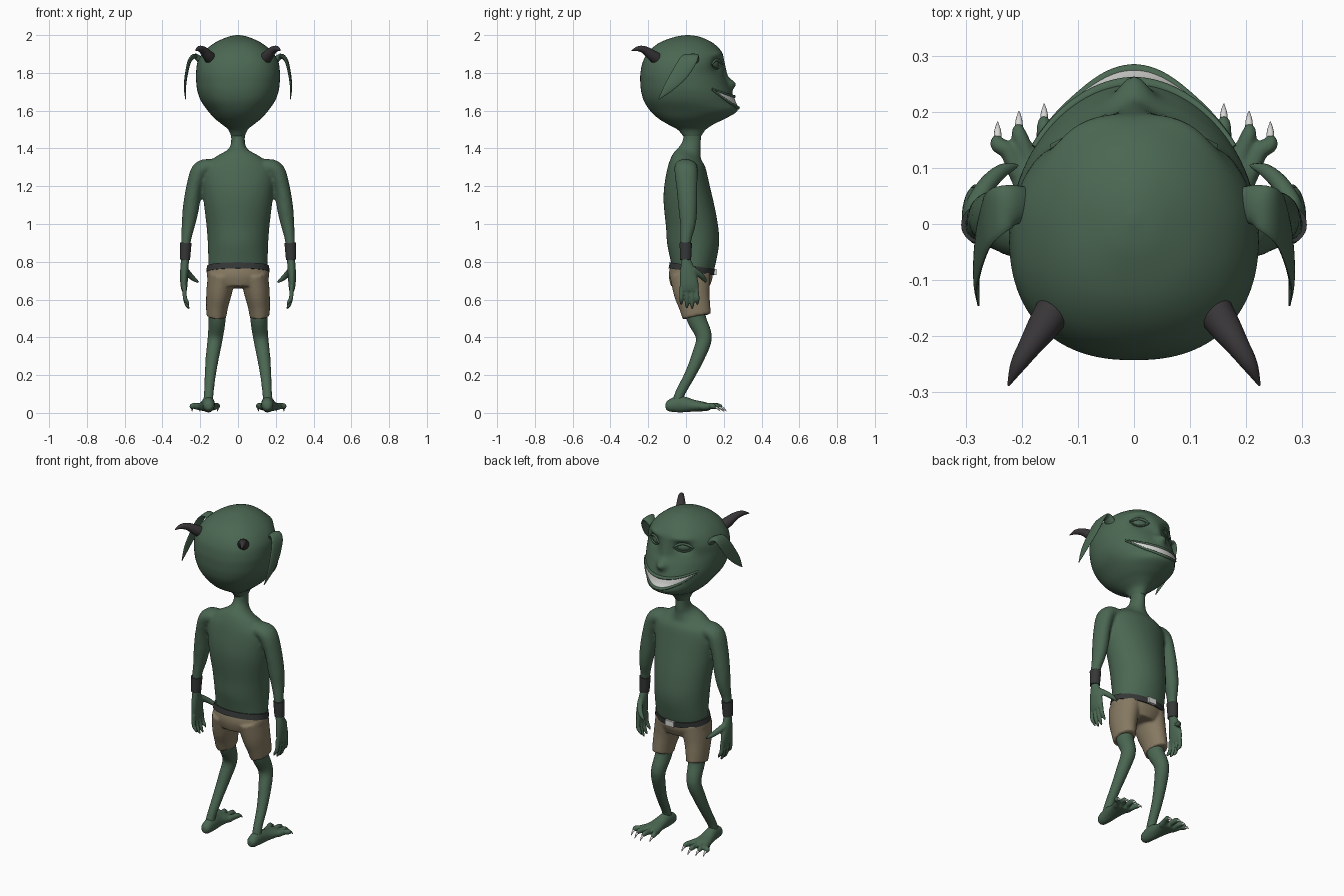
import bpy, bmesh, math
from mathutils import Vector, Matrix

if "Cube" in bpy.data.objects:
    bpy.data.objects.remove(bpy.data.objects["Cube"])


def material(name, rgb):
    m = bpy.data.materials.new(name)
    m.diffuse_color = (*rgb, 1)
    m.use_nodes = True
    m.node_tree.nodes["Principled BSDF"].inputs["Base Color"].default_value = m.diffuse_color
    return m


SKIN = material("green skin", (0.070, 0.135, 0.085))
CLOTH = material("tan cloth", (0.235, 0.190, 0.120))
HORN = material("dark horn", (0.040, 0.036, 0.039))
LEATHER = material("dark leather", (0.036, 0.039, 0.039))
TOOTH = material("pale teeth", (0.68, 0.68, 0.66))


def spline(pts, sub):
    """Catmull-Rom resampling of tuples of any length."""
    out = []
    for i in range(len(pts) - 1):
        p = [pts[max(0, min(len(pts) - 1, i + k))] for k in (-1, 0, 1, 2)]
        for s in range(sub):
            t = s / sub
            out.append(tuple(0.5 * (2 * b + (c - a) * t + (2 * a - 5 * b + 4 * c - d) * t * t
                                    + (3 * b - a - 3 * c + d) * t ** 3) for a, b, c, d in zip(*p)))
    return out + [tuple(pts[-1])]


def skin_rings(bm, rings):
    """Join closed rings of points and cap both ends."""
    vs = [[bm.verts.new(p) for p in r] for r in rings]
    n = len(vs[0])
    for a, b in zip(vs, vs[1:]):
        for j in range(n):
            k = (j + 1) % n
            bm.faces.new((a[j], a[k], b[k], b[j]))
    bm.faces.new(vs[0][::-1])
    bm.faces.new(vs[-1])


def tube(bm, pts, ref=(1, 0, 0), n=20, sub=5, side=1):
    """Tapered tube through (x, y, z, radius along ref, other radius)."""
    q = spline([(p[0] * side, *p[1:]) for p in pts], sub)
    rings = []
    for i, p in enumerate(q):
        t = (Vector(q[min(i + 1, len(q) - 1)][:3]) - Vector(q[max(i - 1, 0)][:3])).normalized()
        u = Vector(ref)
        u = (u - t * u.dot(t)).normalized()
        v = t.cross(u)
        c, ra, rb = Vector(p[:3]), max(p[3], 0.001), max(p[4], 0.001)
        rings.append([c + u * ra * math.cos(6.283185 * j / n) + v * rb * math.sin(6.283185 * j / n)
                      for j in range(n)])
    skin_rings(bm, rings)


def finish(name, bm, mat, voxel=0, smooth=0):
    me = bpy.data.meshes.new(name)
    bm.to_mesh(me)
    bm.free()
    me.materials.append(mat)
    me.shade_smooth()
    me.set_sharp_from_angle(angle=math.radians(50))
    ob = bpy.data.objects.new(name, me)
    bpy.context.collection.objects.link(ob)
    if voxel:  # fuse overlapping tubes into one skin
        r = ob.modifiers.new("fuse", 'REMESH')
        r.mode, r.voxel_size, r.use_smooth_shade = 'VOXEL', voxel, True
        s = ob.modifiers.new("soften", 'SMOOTH')
        s.factor, s.iterations = 0.5, smooth
    return ob


# body: neck, torso, arms and legs fused together
bm = bmesh.new()
tube(bm, [(0, .035, 1.51, .04, .045), (0, .03, 1.43, .037, .05), (0, .018, 1.385, .06, .062),
          (0, .005, 1.34, .14, .085), (0, .003, 1.28, .19, .105), (0, .008, 1.15, .185, .128),
          (0, .03, 1.0, .168, .137), (0, .038, .9, .16, .138), (0, .038, .8, .157, .120),
          (0, .03, .73, .153, .105)], n=40)
for s in (1, -1):
    tube(bm, [(.14, 0, 1.305, .04, .06), (.20, 0, 1.285, .046, .062), (.233, .005, 1.19, .042, .056),
              (.25, .01, 1.08, .043, .05), (.262, .01, 1.0, .036, .042), (.274, 0, .92, .027, .03),
              (.28, -.003, .84, .023, .025), (.281, 0, .78, .021, .026)], side=s)
    tube(bm, [(.1, .03, .72, .055, .08), (.11, .045, .58, .05, .06), (.11, .055, .5, .046, .052),
              (.12, .095, .4, .041, .043), (.135, .065, .3, .036, .037), (.147, .02, .2, .03, .03),
              (.155, -.033, .1, .026, .027), (.158, -.045, .045, .028, .03)], side=s)
finish("body", bm, SKIN, .009, 5)

# hands: palm, four curled fingers and a thumb
bm = bmesh.new()
for s in (1, -1):
    tube(bm, [(.281, 0, .81, .021, .025), (.285, .01, .74, .022, .043), (.286, .017, .68, .019, .05),
              (.284, .018, .645, .013, .046)], side=s)
    for y, tip in ((-.025, .57), (.004, .553), (.033, .55), (.060, .57)):
        tube(bm, [(.284, y * .9, .67, .012, .012), (.281, y, .61, .0115, .0115),
                  (.270, y, tip + .02, .010, .010), (.258, y, tip, .004, .004)], n=12, side=s)
    tube(bm, [(.283, .035, .76, .017, .018), (.262, .07, .735, .016, .017), (.235, .095, .71, .013, .013),
              (.207, .105, .69, .005, .005)], ref=(0, 1, 0), n=12, side=s)
finish("hands", bm, SKIN, .005, 3)

# feet with spread toes, and toe claws
bm, claws = bmesh.new(), bmesh.new()
for s in (1, -1):
    tube(bm, [(.155, -.108, .037, .014, .015), (.155, -.088, .038, .029, .032), (.157, -.03, .046, .034, .044),
              (.163, .04, .038, .043, .032), (.167, .1, .033, .058, .024), (.168, .125, .03, .055, .018)], side=s)
    for x0, x1, y in ((.128, .108, .172), (.155, .160, .188), (.182, .205, .175), (.205, .243, .156)):
        tube(bm, [(x0, .09, .033, .019, .02), ((x0 + x1) / 2, .13, .036, .016, .017),
                  (x1, y - .015, .036, .014, .015), (x1, y, .026, .008, .009)], n=12, side=s)
        tube(claws, [(x1, y - .008, .031, .007, .007), (x1, y + .01, .025, .006, .006),
                     (x1, y + .026, .008, .001, .001)], n=10, side=s)
finish("feet", bm, SKIN, .005, 3)
finish("toe_claws", claws, TOOTH)

# head profile: z, back y, front y, half width
PROFILE = spline([(1.465, -.015, .08, .036), (1.50, -.045, .105, .052), (1.53, -.10, .15, .088),
                  (1.56, -.148, .212, .125), (1.60, -.19, .272, .160), (1.65, -.222, .258, .195),
                  (1.70, -.237, .242, .214), (1.75, -.242, .222, .221), (1.80, -.241, .202, .222),
                  (1.86, -.228, .202, .213), (1.915, -.195, .186, .178), (1.96, -.14, .140, .122),
                  (1.99, -.06, .075, .055), (2.0, .0, .02, .008)], 8)


def bump(a, z, a0, z0, wa, wz):
    return math.exp(-((a - a0) / wa) ** 2 - ((z - z0) / wz) ** 2)


EYE_A, EYE_Z = .5, 1.845


def relief(a, z):
    b = abs(a)
    return (.036 * bump(a, z, 0, 1.742, .13, .028) + .014 * bump(a, z, 0, 1.80, .12, .04)
            - .030 * bump(b, z, EYE_A, EYE_Z, .23, .032) + .012 * bump(b, z, EYE_A, 1.9, .3, .02))


def head_at(row, a, off=0.0):
    """Point on a head ring; angle 0 looks to the face side."""
    z, back, front, hw = row
    e = 1.0 if abs(a) <= math.pi / 2 else 2 / 2.35
    sn, cs = math.sin(a), math.cos(a)
    x = hw * math.copysign(abs(sn) ** e, sn)
    y = (front + back) / 2 + (front - back) / 2 * math.copysign(abs(cs) ** e, cs)
    return Vector((x + off * sn, y + off * cs, z))


def head_point(a, z, off=0.0):
    for p, q in zip(PROFILE, PROFILE[1:]):
        if p[0] <= z <= q[0]:
            t = (z - p[0]) / (q[0] - p[0])
            return head_at([u + (v - u) * t for u, v in zip(p, q)], a, off)


bm = bmesh.new()
N = 112
angles = [math.pi - 2 * math.pi * j / N for j in range(N)]
skin_rings(bm, [[head_at(r, a, relief(a, r[0])) for a in angles] for r in PROFILE])
bmesh.ops.recalc_face_normals(bm, faces=bm.faces)
finish("head", bm, SKIN)

# wide grin: a teeth plate following the face, with lips around it
MOUTH = .95
upper = lambda k: 1.675 + .040 * k * k
lower = lambda k: 1.615 + .097 * k * k
steps = [i / 20 for i in range(-20, 21)]
bm = bmesh.new()
cols = [[bm.verts.new(head_point(k * MOUTH, lower(k) + (upper(k) - lower(k)) * j / 8, .004))
         for j in range(9)] for k in steps]
for a, b in zip(cols, cols[1:]):
    for j in range(8):
        bm.faces.new((a[j], a[j + 1], b[j + 1], b[j]))
finish("teeth", bm, TOOTH)
bm = bmesh.new()
for edge in (upper, lower):
    tube(bm, [(*head_point(k * MOUTH, edge(k), .001), .009 - .004 * abs(k), .011 - .005 * abs(k))
              for k in steps], ref=(0, 0, 1), n=12, sub=1)
finish("lips", bm, SKIN)

# eyes with lids
bm, lids = bmesh.new(), bmesh.new()
for s in (1, -1):
    a = EYE_A * s
    place = Matrix.Translation(head_point(a, EYE_Z, -.034)) @ Matrix.Rotation(-a, 4, 'Z')
    bmesh.ops.create_uvsphere(bm, u_segments=24, v_segments=14, radius=1,
                              matrix=place @ Matrix.Diagonal((.044, .024, .027, 1)))
    for up, r in ((.024, .008), (-.022, .005)):
        tube(lids, [(*head_point(EYE_A + .27 * k, EYE_Z + up * (1 - k * k), -.008 - .006 * (1 - k * k)),
                     r * (1 - .5 * k * k), r) for k in (-1, -.6, -.2, .2, .6, 1)],
             ref=(0, 0, 1), n=10, side=s)
finish("eyes", bm, SKIN)
finish("eyelids", lids, SKIN)

# drooping leaf ears and swept-back horns
ears, horns = bmesh.new(), bmesh.new()
for s in (1, -1):
    tube(ears, [(.185, .035, 1.85, .03, .02), (.225, .032, 1.888, .038, .014), (.255, .012, 1.865, .045, .010),
                (.272, -.03, 1.80, .043, .008), (.281, -.09, 1.725, .027, .006),
                (.277, -.145, 1.66, .002, .002)], ref=(0, 1, 0), side=s)
    tube(horns, [(.135, -.14, 1.865, .034, .034), (.16, -.18, 1.893, .029, .029), (.185, -.217, 1.92, .021, .021),
                 (.207, -.252, 1.928, .014, .014), (.224, -.288, 1.918, .002, .002)], side=s)
finish("ears", ears, SKIN)
finish("horns", horns, HORN)

# shorts
bm = bmesh.new()
tube(bm, [(0, .032, .775, .157, .110), (0, .024, .72, .165, .116), (0, .02, .665, .125, .1)], n=40)
for s in (1, -1):
    tube(bm, [(.085, .022, .73, .074, .108), (.1, .03, .64, .068, .096), (.11, .045, .57, .059, .084),
              (.115, .057, .51, .053, .076)], n=28, side=s)
finish("shorts", bm, CLOTH, .008, 3)

# belt tilted down to the belly side, with a buckle
bm = bmesh.new()
tube(bm, [(0, .0285, .747, .168, .122), (0, .0335, .779, .164, .121)], n=48, sub=1)
finish("belt", bm, LEATHER)
bm = bmesh.new()
bmesh.ops.create_cube(bm, size=1, matrix=Matrix.Translation((0, .154, .746))
                      @ Matrix.Diagonal((.055, .014, .034, 1)))
finish("buckle", bm, TOOTH)

# wrist bands
bm = bmesh.new()
for s in (1, -1):
    tube(bm, [(.277, -.001, .90, .031, .033), (.281, -.002, .81, .027, .029)], n=28, sub=2, side=s)
finish("wrist_bands", bm, LEATHER)
